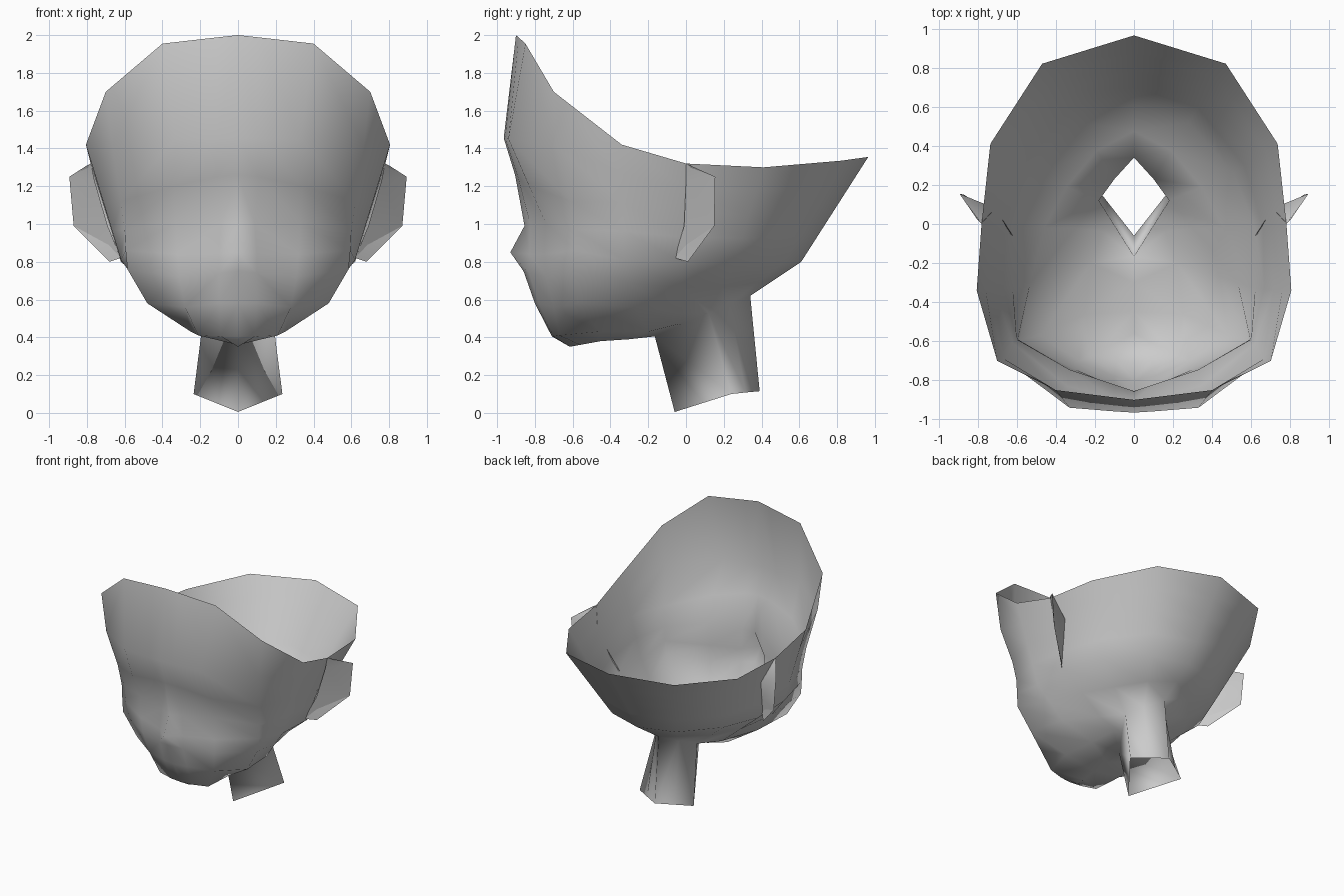
import bpy, bmesh
from mathutils import Vector as V

if "Cube" in bpy.data.objects:
    bpy.data.objects.remove(bpy.data.objects["Cube"])

skin = bpy.data.materials.new("plain grey")
skin.diffuse_color = (0.6, 0.6, 0.6, 1)
skin.use_nodes = True
skin.node_tree.nodes["Principled BSDF"].inputs["Base Color"].default_value = skin.diffuse_color


def add_part(name, strips):
    """Skin neighbouring point columns with quads, mirror across x and smooth."""
    me = bpy.data.meshes.new(name)
    bm = bmesh.new()
    for columns in strips:
        grid = [[bm.verts.new(p) for p in col] for col in columns]
        for a, b in zip(grid, grid[1:]):
            for i in range(len(a) - 1):
                bm.faces.new((a[i], a[i + 1], b[i + 1], b[i]))
    bmesh.ops.remove_doubles(bm, verts=bm.verts, dist=0.001)
    half = bm.verts[:] + bm.edges[:] + bm.faces[:]
    twin = bmesh.ops.duplicate(bm, geom=half)["geom"]
    for v in twin:
        if isinstance(v, bmesh.types.BMVert):
            v.co.x *= -1
    bmesh.ops.remove_doubles(bm, verts=bm.verts, dist=0.001)
    bmesh.ops.dissolve_degenerate(bm, dist=0.0005, edges=bm.edges)
    bmesh.ops.recalc_face_normals(bm, faces=bm.faces)
    for f in bm.faces:
        f.smooth = True
    bm.to_mesh(me)
    bm.free()
    me.materials.append(skin)
    ob = bpy.data.objects.new(name, me)
    bpy.context.collection.objects.link(ob)


# Face profiles from the rim down to the underside of the chin
centre = [(0, y, z) for y, z in (
    (-.90, 2.0), (-.965, 1.455), (-.905, 1.26), (-.855, .99), (-.93, .85),
    (-.86, .75), (-.80, .58), (-.71, .405), (-.615, .35))]
nose_side = [(.11, -.886, 1.988), (.11, -.958, 1.453), (.11, -.89, 1.25),
             (.09, -.825, 1.0), (.10, -.83, .84), (.10, -.83, .74),
             (.10, -.78, .58), (.09, -.70, .405), (0, -.615, .35)]
cheek = [(.40, -.85, 1.955), (.33, -.94, 1.45), (.34, -.83, 1.20),
         (.33, -.745, 1.01), (.32, -.75, .84), (.31, -.74, .72),
         (.28, -.70, .56), (.21, -.67, .41), (0, -.56, .36)]
temple = [(.70, -.70, 1.70), (.665, -.69, 1.41), (.62, -.61, 1.12),
          (.60, -.59, .97), (.595, -.59, .86), (.585, -.595, .76),
          (.48, -.57, .58), (.25, -.46, .43), (0, -.45, .38)]


def side_column(rim, kink, jaw, *below):
    """Column running straight from rim to kink, then straight to the jaw."""
    rim, kink, jaw = V(rim), V(kink), V(jaw)
    upper = [rim.lerp(kink, i / 4) for i in range(5)]
    return upper + [kink.lerp(jaw, .5), jaw] + [V(p) for p in below]


# Side and back of the shell, ending at the neck opening
nape, nape_side, neck_side = (0, .34, .62), (.10, .23, .575), (.18, .12, .53)
throat = (0, -.165, .405)
sides = [
    side_column((.805, -.34, 1.42), (.62, -.33, .81), (.44, -.27, .56), (.22, -.20, .43), (0, -.30, .39)),
    side_column((.78, 0, 1.32), (.62, -.02, .80), (.30, -.02, .53), (.16, -.04, .47), throat),
    side_column((.735, .41, 1.30), (.51, .26, .80), neck_side),
    side_column((.47, .82, 1.335), (.28, .52, .80), nape_side),
    side_column((0, .965, 1.355), (0, .61, .80), nape)]

face_and_jaw = [centre, nose_side, cheek, temple, *sides[:2]]
back = [c[:7] for c in sides[1:]]
throat_corner = [[sides[1][6], sides[1][7], throat],
                 [neck_side, V(neck_side).lerp(V(throat), .5), throat]]

# Neck tube, open at the bottom
neck = [[throat, (0, -.06, .005)], [neck_side, (.235, .24, .10)],
        [nape_side, (.12, .315, .108)], [nape, (0, .39, .115)]]
add_part("head_shell_and_neck", [face_and_jaw, back, throat_corner, neck])

# Ears: front sheet and back sheet meeting at a crisp outer edge
front_edge = [(.778, 0, 1.32), (.76, 0, 1.23), (.69, -.01, .99), (.62, -.06, .82)]
outer_edge = [(.80, .02, 1.31), (.893, .155, 1.25), (.87, .15, .99), (.68, .01, .80)]
back_edge = [(.778, .005, 1.32), (.71, .08, 1.14), (.665, .01, .98), (.62, -.06, .82)]
add_part("ear_fronts", [[front_edge, outer_edge]])
add_part("ear_backs", [[outer_edge, back_edge]])
